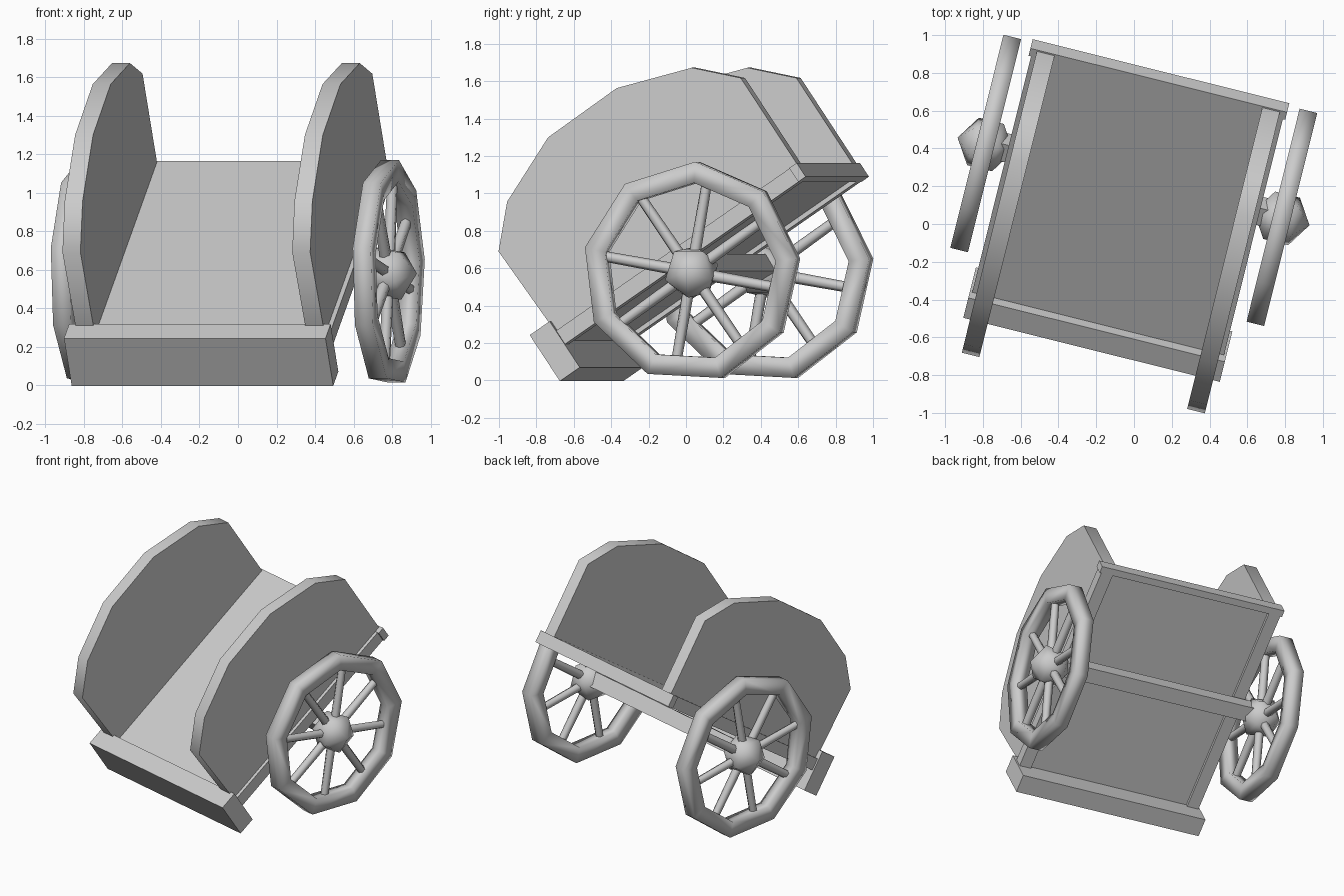
import bpy, bmesh
from math import radians, sin, cos, pi
from mathutils import Matrix, Vector

if "Cube" in bpy.data.objects:
    bpy.data.objects.remove(bpy.data.objects["Cube"])

# Cart frame: x = axle, y = along the bed, z = bed normal, origin = axle centre
FRAME = (Matrix.Translation((0, 0.235, 0.60))
         @ Matrix.Rotation(radians(-14), 4, 'Z') @ Matrix.Rotation(radians(34), 4, 'X'))
WHEEL = Vector((0.808, -0.02, -0.012))


def finish(name, bm, smooth=None):
    bmesh.ops.recalc_face_normals(bm, faces=bm.faces)
    me = bpy.data.meshes.new(name)
    bm.to_mesh(me)
    bm.free()
    ob = bpy.data.objects.new(name, me)
    ob.matrix_world = FRAME
    bpy.context.collection.objects.link(ob)
    if smooth:
        bpy.ops.object.select_all(action='DESELECT')
        ob.select_set(True)
        bpy.context.view_layer.objects.active = ob
        bpy.ops.object.shade_smooth_by_angle(angle=radians(smooth))
    return ob


def box(name, x, y, z):
    bm = bmesh.new()
    bmesh.ops.create_cube(bm, size=1)
    for v in bm.verts:
        v.co = Vector([(r[0] + r[1]) / 2 + c * (r[1] - r[0]) for c, r in zip(v.co, (x, y, z))])
    return finish(name, bm)


def side_panel(name, x0, x1):
    profile = [(0.755, 0.16), (0.755, 0.718), (0.562, 0.914), (0.158, 1.055), (-0.303, 1.048),
               (-0.682, 0.889), (-0.87, 0.695), (-0.85, 0.16)]
    bm = bmesh.new()
    face = bm.faces.new([bm.verts.new((x0, y, z)) for y, z in profile])
    out = bmesh.ops.extrude_face_region(bm, geom=[face])
    moved = [g for g in out['geom'] if isinstance(g, bmesh.types.BMVert)]
    bmesh.ops.translate(bm, verts=moved, vec=(x1 - x0, 0, 0))
    return finish(name, bm, 60)


# Wheel parts are built at the right wheel and mirrored by s = -1 for the left
def place(s):
    return Matrix.Scale(s, 4, (1, 0, 0)) @ Matrix.Translation(WHEEL)


# Rim: nine-sided ring with a square section
def rim(name, s, n=9, inner=0.478, outer=0.591, half=0.048):
    section = [(half, outer), (half, inner), (-half, inner), (-half, outer)]
    bm = bmesh.new()
    rings = []
    for i in range(n):
        a = radians(13) + 2 * pi * i / n
        rings.append([bm.verts.new(place(s) @ Vector((dx, r * cos(a), r * sin(a))))
                      for dx, r in section])
    for i in range(n):
        p, q = rings[i], rings[(i + 1) % n]
        for j in range(4):
            k = (j + 1) % 4
            bm.faces.new((p[j], p[k], q[k], q[j]))
    return finish(name, bm, 100)


def spokes(name, s, n=8):
    bm = bmesh.new()
    for i in range(n):
        mat = (place(s) @ Matrix.Rotation(radians(1) + 2 * pi * i / n, 4, 'X')
               @ Matrix.Translation((0, 0, 0.285)))
        bmesh.ops.create_cone(bm, cap_ends=True, segments=6, radius1=0.032, radius2=0.028,
                              depth=0.45, matrix=mat)
    return finish(name, bm, 65)


# Hub: icosahedron with a point on the axle
def hub(name, s):
    bm = bmesh.new()
    bmesh.ops.create_icosphere(bm, subdivisions=1, radius=0.152,
                               matrix=place(s) @ Matrix.Rotation(radians(-34), 4, 'X')
                               @ Matrix.Rotation(pi / 2, 4, 'Y'))
    return finish(name, bm, 60)


# Bed
box("floor", (-0.62, 0.62), (-0.845, 0.74), (0.10, 0.164))
box("rear_bar", (-0.70, 0.70), (0.715, 0.764), (0.075, 0.164))
box("front_plank", (-0.70, 0.70), (-0.97, -0.838), (-0.074, 0.223))

# Axle
box("axle", (-0.78, 0.78), (-0.055, 0.055), (-0.055, 0.055))

# Sides and wheels, left and right
for side, s in (("left", -1), ("right", 1)):
    box(side + "_bed_rail", sorted((s * 0.60, s * 0.687)), (-0.845, 0.72), (0.076, 0.163))
    side_panel(side + "_side_panel", s * 0.567, s * 0.663)
    rim(side + "_wheel_rim", s)
    spokes(side + "_wheel_spokes", s)
    hub(side + "_wheel_hub", s)
